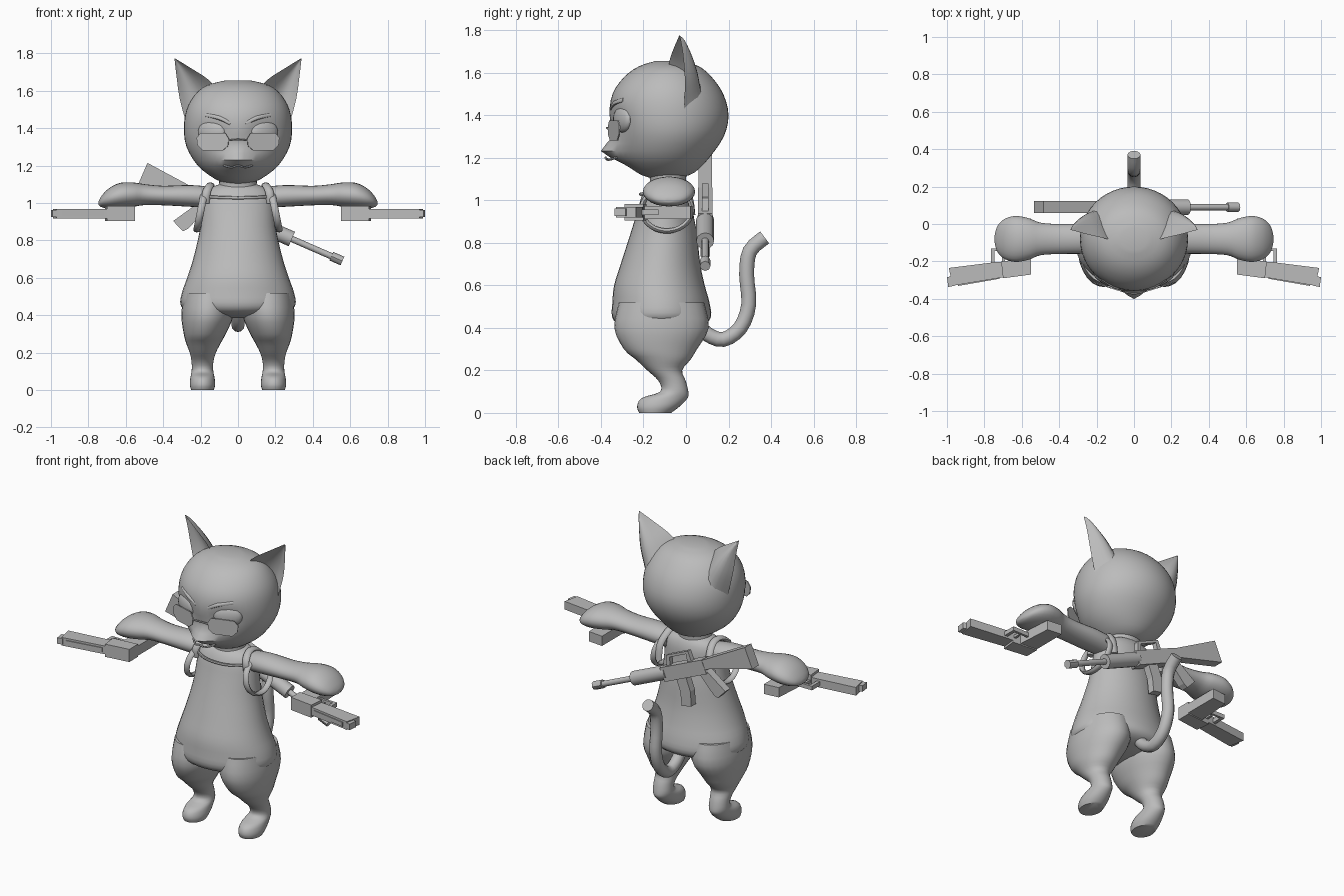
import bpy, bmesh, math
from mathutils import Vector, Matrix

if "Cube" in bpy.data.objects:
    bpy.data.objects.remove(bpy.data.objects["Cube"])

grey = bpy.data.materials.new("plain_grey")
grey.diffuse_color = (0.5, 0.5, 0.5, 1)
grey.use_nodes = True
grey.node_tree.nodes["Principled BSDF"].inputs["Base Color"].default_value = grey.diffuse_color


def finish(name, bm, smooth=True, mirror=False):
    bmesh.ops.recalc_face_normals(bm, faces=bm.faces)
    me = bpy.data.meshes.new(name)
    bm.to_mesh(me)
    bm.free()
    ob = bpy.data.objects.new(name, me)
    bpy.context.collection.objects.link(ob)
    me.materials.append(grey)
    if smooth:
        bpy.ops.object.select_all(action='DESELECT')
        ob.select_set(True)
        bpy.context.view_layer.objects.active = ob
        bpy.ops.object.shade_smooth_by_angle(angle=math.radians(45))
    if mirror:
        ob.modifiers.new("mirror", 'MIRROR')
    return ob


def spline(rows, n=3):
    """Catmull-Rom through rows of numbers."""
    out = []
    for i in range(len(rows) - 1):
        p = [rows[max(i - 1, 0)], rows[i], rows[i + 1], rows[min(i + 2, len(rows) - 1)]]
        for k in range(n):
            t = k / n
            out.append([0.5 * (2 * b + (c - a) * t + (2 * a - 5 * b + 4 * c - d) * t * t
                               + (3 * b - a - 3 * c + d) * t ** 3) for a, b, c, d in zip(*p)])
    return out + [list(rows[-1])]


def bridge(bm, rings):
    vs = [[bm.verts.new(p) for p in r] for r in rings]
    n = len(vs[0])
    for a, b in zip(vs, vs[1:]):
        for i in range(n):
            bm.faces.new((a[i], a[(i + 1) % n], b[(i + 1) % n], b[i]))
    bm.faces.new(vs[0])
    bm.faces.new(vs[-1])


def loft(name, rows, axis='z', seg=28, mirror=False, shape=None):
    """Elliptic rings; each row is position, centre 1, centre 2, radius 1, radius 2."""
    bm, rings = bmesh.new(), []
    for p, c1, c2, r1, r2 in spline(rows):
        ring = []
        for i in range(seg):
            a = 2 * math.pi * i / seg
            u, v = c1 + r1 * math.cos(a), c2 + r2 * math.sin(a)
            ring.append(Vector((u, v, p) if axis == 'z' else (p, u, v)))
        rings.append(ring)
    bridge(bm, rings)
    if shape:
        for v in bm.verts:
            shape(v.co)
    return finish(name, bm, True, mirror)


def prism(name, pts, lo, hi, matrix=None, mirror=False):
    """Flat polygon extruded from lo to hi on its third axis."""
    bm = bmesh.new()
    bridge(bm, [[(x, y, h) for x, y in pts] for h in (lo, hi)])
    if matrix:
        bm.transform(matrix)
    return finish(name, bm, False, mirror)


def box(x0, x1, y0, y1):
    return [(x0, y0), (x1, y0), (x1, y1), (x0, y1)]


def tube(name, pts, radius, seg=10, mirror=False, flat=1.0):
    path = [Vector(p) for p in spline(pts)]
    bm, rings = bmesh.new(), []
    for i, p in enumerate(path):
        d = (path[min(i + 1, len(path) - 1)] - path[max(i - 1, 0)]).normalized()
        s = Vector((1, 0, 0)) if abs(d.x) < 0.8 else Vector((0, 1, 0))
        s = (s - d * s.dot(d)).normalized()
        t = d.cross(s)
        rings.append([p + s * radius * flat * math.cos(2 * math.pi * k / seg)
                      + t * radius * math.sin(2 * math.pi * k / seg) for k in range(seg)])
    bridge(bm, rings)
    return finish(name, bm, True, mirror)


# Body, neck and legs
loft("body", [(.385, 0, -.11, .10, .07), (.41, 0, -.115, .24, .19), (.45, 0, -.115, .305, .232),
              (.52, 0, -.118, .30, .228), (.6, 0, -.125, .272, .213), (.7, 0, -.12, .24, .187),
              (.84, 0, -.105, .207, .157), (.95, 0, -.098, .195, .13), (1.03, 0, -.09, .188, .115),
              (1.075, 0, -.085, .16, .095), (1.1, 0, -.08, .10, .07)], seg=36)
loft("neck", [(1.05, 0, -.085, .12, .09), (1.1, 0, -.085, .1, .085), (1.16, 0, -.09, .11, .1)])
loft("leg", [(.52, .155, -.115, .135, .2), (.4, .163, -.115, .14, .222), (.3, .178, -.12, .112, .172),
             (.25, .185, -.107, .092, .128), (.2, .188, -.1, .07, .082), (.15, .19, -.065, .058, .064),
             (.1, .19, -.055, .058, .066), (.07, .19, -.1, .064, .108), (.03, .19, -.13, .068, .1),
             (.0, .19, -.145, .06, .075)], mirror=True)


# Head with muzzle, nose, brow and sunken eye sockets
def face(co):
    if co.y < -.1:
        co.y -= .075 * math.exp(-(co.x / .10) ** 2 - ((co.z - 1.225) / .045) ** 2)
        co.y -= .02 * math.exp(-(co.x / .03) ** 2 - ((co.z - 1.25) / .025) ** 2)
        co.y += .025 * math.exp(-((abs(co.x) - .13) / .07) ** 2 - ((co.z - 1.37) / .05) ** 2)


loft("head", [(1.105, 0, -.1, .06, .07), (1.13, 0, -.095, .125, .135), (1.2, 0, -.095, .215, .205),
              (1.3, 0, -.08, .275, .258), (1.4, 0, -.08, .289, .28), (1.5, 0, -.085, .275, .26),
              (1.58, 0, -.085, .23, .205), (1.63, 0, -.08, .165, .14), (1.655, 0, -.08, .07, .06)],
     seg=48, shape=face)
tube("mouth", [(-.075, -.325, 1.2), (-.035, -.365, 1.19), (0, -.378, 1.2), (.035, -.365, 1.19),
               (.075, -.325, 1.2)], .006, 6)

# Closed eyelids
bm = bmesh.new()
bmesh.ops.create_uvsphere(bm, u_segments=20, v_segments=12, radius=1)
bm.transform(Matrix.Translation((.14, -.298, 1.38)) @ Matrix.Rotation(.45, 4, 'Z')
             @ Matrix.Diagonal((.082, .03, .062, 1)))
finish("eyelid", bm, True, True)
tube("brow", [(.04, -.345, 1.425), (.1, -.335, 1.455), (.17, -.29, 1.47)], .012, 8, True)

# Cupped ears
outer = spline([(.275, -.01, 1.42), (.312, -.005, 1.56), (.33, -.015, 1.69), (.34, -.03, 1.775)], 4)
inner = spline([(.10, -.09, 1.60), (.165, -.075, 1.665), (.25, -.055, 1.72), (.336, -.032, 1.773)], 4)
bm, rings = bmesh.new(), []
for j, (o, i) in enumerate(zip(outer, inner)):
    w = (1 - j / (len(outer) - 1)) ** .8
    o, i = Vector(o), Vector(i)
    back = [o.lerp(i, k / 8) + Vector((0, .125 * w * math.sin(math.pi * k / 8), 0)) for k in range(9)]
    front = [i.lerp(o, k / 8) + Vector((0, .085 * w * math.sin(math.pi * k / 8), 0)) for k in range(1, 8)]
    rings.append(back + front)
bridge(bm, rings)
finish("ear", bm, True, True)

# Glasses
lens_outline = [(-.09, .015), (-.07, .045), (.065, .045), (.09, .02), (.085, -.02), (.055, -.05),
                (-.055, -.05), (-.085, -.025)]
lens_frame = (Matrix.Translation((.135, -.338, 1.33)) @ Matrix.Rotation(.3, 4, 'Z')
              @ Matrix.Rotation(math.pi / 2, 4, 'X'))
prism("lens", lens_outline, -.003, .003, lens_frame, True)
tube("glasses_bridge", [(-.05, -.363, 1.335), (0, -.372, 1.34), (.05, -.363, 1.335)], .005, 6)

# Arms with rounded mitten hands
loft("arm", [(.14, -.075, 1.03, .07, .055), (.25, -.078, 1.038, .08, .058), (.4, -.08, 1.04, .08, .052),
             (.5, -.08, 1.045, .087, .056), (.56, -.08, 1.045, .11, .065), (.63, -.08, 1.04, .123, .068),
             (.69, -.08, 1.025, .108, .054), (.73, -.08, 1.008, .07, .03),
             (.745, -.08, 1.0, .02, .01)], 'x', 24, True)

# Overall straps, bib edge and armholes
loop = [(.2 + .02 * math.cos(a) * -1, -.09 + .118 * math.sin(a), .955 + .1 * math.cos(a))
        for a in [math.tau * k / 12 for k in range(13)]]
tube("armhole_trim", loop, .012, 8, True, 1.6)
tube("bib_edge", [(-.17, -.155, 1.035), (-.09, -.2, 1.03), (0, -.213, 1.028), (.09, -.2, 1.03),
                  (.17, -.155, 1.035)], .008, 8)
tube("shoulder_strap", [(.175, -.165, 1.0), (.168, -.165, 1.06), (.15, -.11, 1.095), (.15, -.04, 1.085),
                        (.165, .015, 1.02), (.165, .03, .93)], .014, 8, True, 1.6)

# Tail
tube("tail", [(0, .05, .42), (0, .1, .37), (0, .175, .345), (0, .255, .4), (0, .295, .51), (0, .285, .65),
              (0, .3, .76), (0, .37, .825)], .035, 12)

# Pistols lying on their sides under the hands
prism("pistol_slide", [(.56, -.25), (.56, -.19), (.75, -.205), (.99, -.235), (.97, -.33), (.7, -.285)],
      .918, .968, None, True)
prism("pistol_receiver", [(.55, -.27), (.55, -.185), (.71, -.2), (.70, -.29)], .905, .983, None, True)
prism("pistol_grip", [(.55, -.2), (.66, -.21), (.645, .02), (.55, .03)], .912, .972, None, True)
prism("trigger_guard_front", box(.745, .765, -.215, -.13), .93, .955, None, True)
prism("trigger_guard_bottom", box(.64, .765, -.145, -.13), .93, .955, None, True)
prism("trigger", box(.69, .705, -.21, -.16), .935, .95, None, True)
prism("pistol_muzzle", [(.96, -.33), (.965, -.275), (1, -.285), (.993, -.337)], .925, .962, None, True)
prism("slide_rail", [(.72, -.293), (.72, -.27), (.94, -.305), (.94, -.331)], .93, .956, None, True)

# Rifle slung across the back: local x runs to the muzzle, local y is its upper side
along, up = Vector((.917, 0, -.399)), Vector((.399, 0, .917))
rifle = Matrix.Translation((-.51, .09, 1.155)) @ Matrix((along, up, along.cross(up))).transposed().to_4x4()


def rifle_part(name, pts, half):
    prism(name, pts, -half, half, rifle)


def rifle_tube(name, a, b, r, seg=12):
    bm = bmesh.new()
    bmesh.ops.create_cone(bm, cap_ends=True, segments=seg, radius1=r, radius2=r, depth=b - a)
    bm.transform(rifle @ Matrix.Translation(((a + b) / 2, 0, 0)) @ Matrix.Rotation(math.pi / 2, 4, 'Y'))
    finish(name, bm)


rifle_part("rifle_stock", [(0, -.065), (.0, .065), (.3, .04), (.36, .035), (.36, -.02), (.3, -.02)], .032)
rifle_part("rifle_receiver", box(.33, .64, -.045, .04), .034)
rifle_part("rifle_grip", [(.33, -.03), (.39, -.03), (.34, -.17), (.32, -.195), (.25, -.165)], .024)
rifle_part("rifle_magazine", [(.49, -.03), (.56, -.03), (.565, -.12), (.59, -.2), (.525, -.215),
                              (.495, -.13)], .022)
rifle_part("carry_handle_top", box(.42, .58, .085, .1), .015)
rifle_part("carry_handle_rear", [(.42, .03), (.45, .03), (.44, .09), (.42, .09)], .015)
rifle_part("carry_handle_front", [(.58, .03), (.61, .03), (.58, .09), (.56, .09)], .015)
rifle_tube("rifle_handguard", .62, .87, .042)
rifle_tube("rifle_barrel", .85, 1.14, .017)
rifle_tube("rifle_muzzle", 1.1, 1.165, .025, 8)
